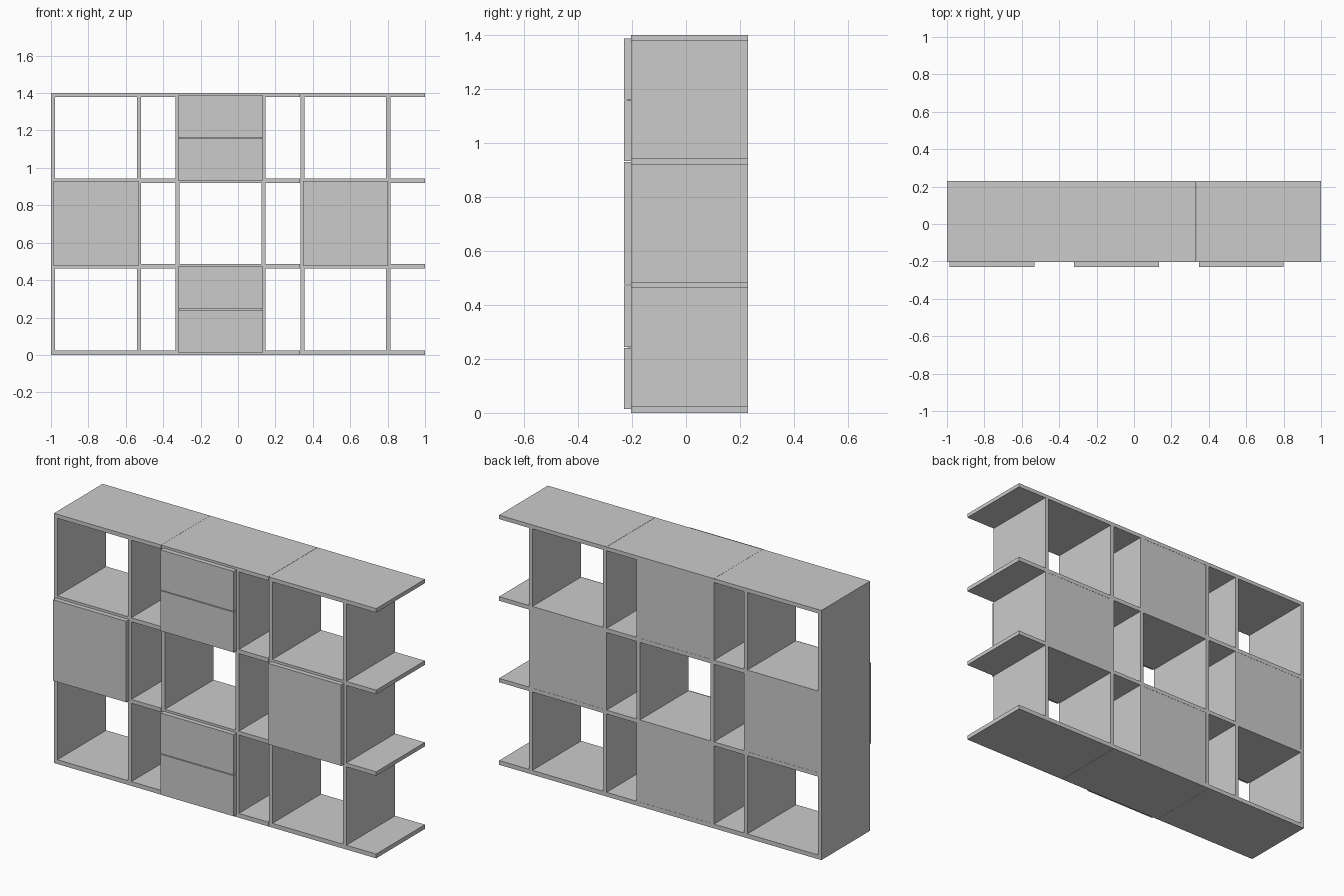
import bpy

if "Cube" in bpy.data.objects:
    bpy.data.objects.remove(bpy.data.objects["Cube"])


def box(name, x0, x1, y0, y1, z0, z1):
    """Axis-aligned board from its extents."""
    bpy.ops.mesh.primitive_cube_add(size=1, location=((x0 + x1) / 2, (y0 + y1) / 2, (z0 + z1) / 2))
    ob = bpy.context.object
    ob.name = name
    ob.scale = (x1 - x0, y1 - y0, z1 - z0)
    bpy.ops.object.transform_apply(location=False, rotation=False, scale=True)
    return ob


FRONT, BACK = -0.203, 0.229
FACE = -0.229                      # outer plane of doors and drawers
BOARDS = [(0.0, 0.024), (0.463, 0.485), (0.920, 0.943), (1.378, 1.4)]
COLUMNS = [-1.0, -0.3335, 0.3335]  # left edge of each module
WIDTH = 0.6665
T = 0.022                          # upright thickness
INNER = 0.459                      # offset of the second upright

for c, x in enumerate(COLUMNS):
    # Shelves, one board per module and level
    for z0, z1 in BOARDS:
        box("shelf_board", x, x + WIDTH - 0.0008, FRONT, BACK, z0, z1)

    for r in range(3):
        lo, hi = BOARDS[r][1], BOARDS[r + 1][0]
        # Two uprights per cell
        for dx in (0, INNER):
            box("upright", x + dx, x + dx + T, FRONT, BACK, lo, hi)

        # Alternate cells are closed: doors at the sides, drawers in the middle
        if (c + r) % 2 == 0:
            continue
        box("back_panel", x + T, x + INNER, 0.212, BACK - 0.001, lo, hi)
        x0, x1 = x + 0.013, x + INNER + 0.008
        z0, z1 = lo - 0.01, hi + 0.009
        if c == 1:
            mid = (z0 + z1) / 2
            box("lower_drawer_front", x0, x1, FACE, FRONT, z0, mid - 0.002)
            box("upper_drawer_front", x0, x1, FACE, FRONT, mid + 0.002, z1)
            # Rail closing the gap behind the two drawer fronts
            box("drawer_rail", x + T, x + INNER, FRONT - 0.012, FRONT + 0.01, mid - 0.01, mid + 0.01)
        else:
            box("door", x0, x1, FACE, FRONT, z0, z1)
